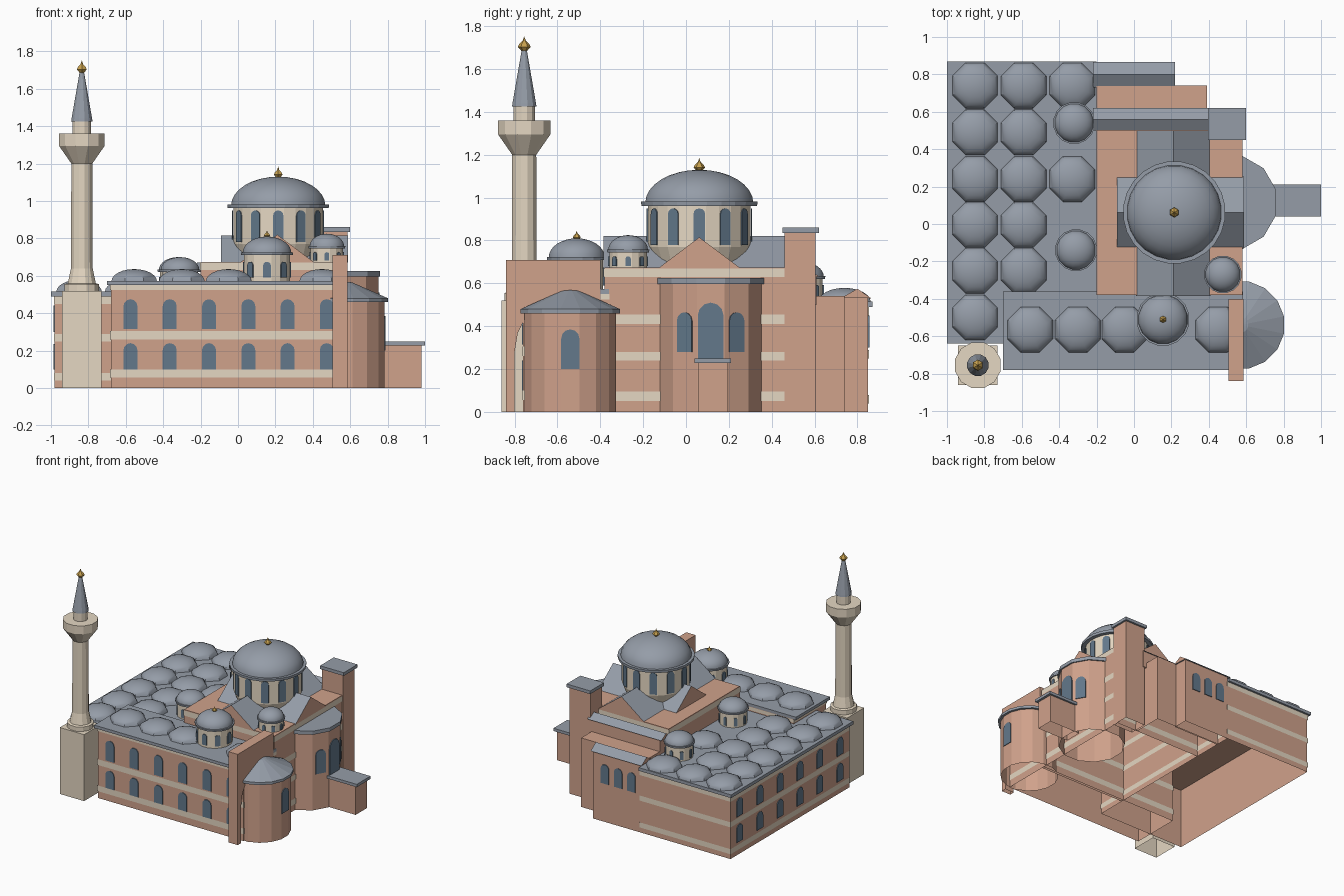
import bpy, bmesh, math
from mathutils import Matrix, Vector

if "Cube" in bpy.data.objects:
    bpy.data.objects.remove(bpy.data.objects["Cube"])


def material(name, rgb):
    m = bpy.data.materials.new(name)
    m.diffuse_color = (*rgb, 1)
    m.use_nodes = True
    m.node_tree.nodes["Principled BSDF"].inputs["Base Color"].default_value = m.diffuse_color
    return m


BRICK = material("brick", (0.63, 0.36, 0.26))
STONE = material("pale_stone", (0.78, 0.68, 0.54))
LEAD = material("lead_roof", (0.30, 0.335, 0.39))
GLASS = material("window_blue", (0.125, 0.19, 0.26))
GOLD = material("gold", (0.58, 0.36, 0.08))


def finish(name, bm, mats, smooth=False):
    bmesh.ops.recalc_face_normals(bm, faces=bm.faces[:])
    # the walls are open shells at ground level
    floor = [f for f in bm.faces if all(v.co.z < 1e-4 for v in f.verts)]
    bmesh.ops.delete(bm, geom=floor, context='FACES_ONLY')
    me = bpy.data.meshes.new(name)
    bm.to_mesh(me)
    bm.free()
    for m in mats:
        me.materials.append(m)
    ob = bpy.data.objects.new(name, me)
    bpy.context.collection.objects.link(ob)
    if smooth:
        bpy.ops.object.select_all(action='DESELECT')
        ob.select_set(True)
        bpy.context.view_layer.objects.active = ob
        bpy.ops.object.shade_smooth_by_angle(angle=math.radians(35))
    return ob


def box(name, x0, x1, y0, y1, z0, z1, mat, sides_only=False):
    bm = bmesh.new()
    m = Matrix.Translation(((x0 + x1) / 2, (y0 + y1) / 2, (z0 + z1) / 2))
    bmesh.ops.create_cube(bm, size=1, matrix=m @ Matrix.Diagonal((x1 - x0, y1 - y0, z1 - z0, 1)))
    if sides_only:
        bm.normal_update()
        bmesh.ops.delete(bm, geom=[f for f in bm.faces if abs(f.normal.z) > 0.5], context='FACES_ONLY')
    return finish(name, bm, [mat])


def bands(name, x0, x1, y0, y1, levels):
    """Stone courses wrapped around a block."""
    e = 0.004
    for z0, z1 in levels:
        box(name, x0 - e, x1 + e, y0 - e, y1 + e, z0, z1, STONE, True)


def extrude(name, pts, a0, a1, axis, mats):
    """Extrude a profile along x or y; end caps take the last material."""
    bm = bmesh.new()
    put = (lambda p, a: (a, p[0], p[1])) if axis == 'x' else (lambda p, a: (p[0], a, p[1]))
    lo = [bm.verts.new(put(p, a0)) for p in pts]
    hi = [bm.verts.new(put(p, a1)) for p in pts]
    n = len(pts)
    for ring in (lo, hi):
        bm.faces.new(ring).material_index = len(mats) - 1
    for i in range(n):
        j = (i + 1) % n
        bm.faces.new((lo[i], lo[j], hi[j], hi[i]))
    return finish(name, bm, mats)


def lathe(name, profile, cx, cy, seg, mat, smooth=False):
    """Turn (apothem, z) points; flat sides face 0, 360/seg, ... degrees."""
    bm = bmesh.new()
    k = 1 / math.cos(math.pi / seg)
    rings = []
    for r, z in profile:
        if r < 1e-5:
            rings.append([bm.verts.new((cx, cy, z))])
        else:
            rings.append([bm.verts.new((cx + r * k * math.cos(t), cy + r * k * math.sin(t), z))
                          for t in ((i + 0.5) * math.tau / seg for i in range(seg))])
    for a, b in zip(rings, rings[1:]):
        for i in range(seg):
            j = (i + 1) % seg
            if len(b) == 1:
                bm.faces.new((a[i], a[j], b[0]))
            else:
                bm.faces.new((a[i], a[j], b[j], b[i]))
    for ring in (rings[0], rings[-1]):
        if len(ring) > 1:
            bm.faces.new(ring)
    return finish(name, bm, [mat], smooth)


def dome(name, cx, cy, z, r, h, seg=16, steps=8):
    prof = [(r * math.cos(t), z + h * math.sin(t))
            for t in (i * math.pi / 2 / steps for i in range(steps))]
    return lathe(name, prof + [(0, z + h)], cx, cy, seg, LEAD, True)


def windows(name, items):
    """Arched plates; each item is x, y, facing angle, width, bottom, top."""
    bm = bmesh.new()
    for x, y, ang, w, z0, z1 in items:
        n = Vector((math.cos(ang), math.sin(ang), 0))
        t = Vector((-n.y, n.x, 0))
        r = w / 2
        out = [(-r, z0), (r, z0)] + [(r * math.cos(a), z1 - r + r * math.sin(a))
                                     for a in (i * math.pi / 6 for i in range(7))]
        back, front = ([bm.verts.new(Vector((x, y, v)) + t * u + n * d) for u, v in out]
                       for d in (0.0005, 0.006))
        bm.faces.new(back[::-1])
        bm.faces.new(front)
        for i in range(len(out)):
            j = (i + 1) % len(out)
            bm.faces.new((back[i], back[j], front[j], front[i]))
    return finish(name, bm, [GLASS])


def round_windows(name, cx, cy, r, n, w, z0, z1):
    windows(name, [(cx + r * math.cos(a), cy + r * math.sin(a), a, w, z0, z1)
                   for a in (i * math.tau / n for i in range(n))])


def finial(name, cx, cy, z, s):
    lathe(name, [(0.3 * s, z), (s, z + 0.9 * s), (0.8 * s, z + 1.4 * s),
                 (0.25 * s, z + 2 * s), (0, z + 2.8 * s)], cx, cy, 6, GOLD)


def drum_dome(name, cx, cy, r, z0, z1, top, ww):
    """Small windowed drum with a cornice and a dome."""
    lathe(name + "_drum", [(r, z0), (r, z1)], cx, cy, 16, STONE)
    lathe(name + "_cornice", [(r * 1.12, z1), (r * 1.14, z1 + 0.014)], cx, cy, 16, LEAD)
    dome(name, cx, cy, z1 + 0.012, r * 1.06, top - z1 - 0.012)
    h = z1 - z0
    round_windows(name + "_windows", cx, cy, r, 8, ww, z0 + 0.15 * h, z0 + 0.75 * h)


def low_dome(cx, cy, z):
    dome("low_dome", cx, cy, z, 0.122, 0.066, 8, 6)


# West halls
box("west_hall", -0.98, -0.2, -0.62, 0.85, 0, 0.49, BRICK)
bands("west_band", -0.98, -0.2, -0.62, 0.85, [(0.04, 0.08), (0.25, 0.29), (0.45, 0.49)])
box("west_roof", -1.0, -0.2, -0.64, 0.87, 0.49, 0.515, LEAD)
rows = [0.74, 0.49, 0.24, -0.005, -0.25, -0.5]
for i, y in enumerate(rows):
    low_dome(-0.85, y, 0.513)
    if i < 5:
        low_dome(-0.59, y, 0.513)
    if i in (0, 2):
        low_dome(-0.33, y, 0.513)
drum_dome("northwest_dome", -0.32, 0.54, 0.097, 0.51, 0.62, 0.70, 0.025)
drum_dome("southwest_dome", -0.31, -0.14, 0.097, 0.51, 0.62, 0.70, 0.025)
windows("west_windows", [(-0.98, y, math.pi, 0.075, *z) for y in rows for z in ((0.1, 0.235), (0.3, 0.44))])

# South chapel
box("south_chapel", -0.68, 0.58, -0.76, -0.36, 0, 0.55, BRICK)
bands("south_band", -0.68, 0.58, -0.76, -0.36, [(0.055, 0.1), (0.26, 0.305), (0.525, 0.55)])
box("south_roof", -0.7, 0.584, -0.78, -0.36, 0.55, 0.573, LEAD)
for x in (-0.555, -0.3, -0.05, 0.45):
    low_dome(x, -0.565, 0.57)
drum_dome("south_dome", 0.155, -0.51, 0.123, 0.57, 0.71, 0.81, 0.042)
finial("south_finial", 0.155, -0.51, 0.80, 0.016)
windows("south_windows", [(-0.575 + 0.21 * i, -0.76, -math.pi / 2, 0.075, *z)
                          for i in range(6) for z in ((0.1, 0.24), (0.315, 0.475))])

# Round southeast apse and arched buttress wall
lathe("southeast_apse", [(0.213, 0), (0.213, 0.46)], 0.57, -0.54, 16, BRICK)
lathe("southeast_apse_roof", [(0.232, 0.46), (0.232, 0.48), (0.04, 0.565), (0, 0.57)], 0.57, -0.54, 16, LEAD)
windows("southeast_window", [(0.783, -0.54, 0, 0.085, 0.2, 0.385)])
extrude("buttress_wall", [(-0.84, 0), (-0.84, 0.71), (-0.4, 0.71), (-0.4, 0.43), (-0.755, 0.43),
                          (-0.785, 0.37), (-0.8, 0.28), (-0.8, 0)], 0.505, 0.586, 'x', [BRICK])

# Main church body with crossing gables
box("main_body", -0.2, 0.58, -0.38, 0.5, 0, 0.675, BRICK)
bands("main_band", -0.2, 0.58, -0.38, 0.5, [(0.05, 0.095), (0.24, 0.28), (0.41, 0.455), (0.63, 0.67)])
extrude("north_south_gable", [(0.01, 0.67), (0.41, 0.67), (0.21, 0.82)], -0.385, 0.5, 'y', [LEAD, BRICK])
extrude("east_west_gable", [(-0.13, 0.67), (0.255, 0.67), (0.062, 0.815)], -0.09, 0.587, 'x', [LEAD, BRICK])

# Great dome
CX, CY = 0.215, 0.062
lathe("great_drum", [(0.2, 0.66), (0.24, 0.77), (0.24, 0.965)], CX, CY, 24, STONE)
lathe("great_cornice", [(0.27, 0.962), (0.272, 0.982)], CX, CY, 24, LEAD)
dome("great_dome", CX, CY, 0.975, 0.252, 0.155, 24)
finial("great_finial", CX, CY, 1.12, 0.023)
round_windows("great_drum_windows", CX, CY, 0.24, 12, 0.055, 0.78, 0.95)
drum_dome("southeast_dome", 0.475, -0.27, 0.087, 0.67, 0.745, 0.825, 0.025)

# Main apse with its buttress
AX, AY, AR = 0.51, 0.115, 0.24
lathe("main_apse", [(AR, 0), (AR, 0.6)], AX, AY, 12, BRICK)
lathe("main_apse_roof", [(AR + 0.01, 0.597), (AR + 0.01, 0.625)], AX, AY, 12, LEAD)
windows("apse_windows", [(AX + AR * math.cos(a), AY + AR * math.sin(a), a, *s)
                         for a, s in ((0, (0.12, 0.25, 0.51)), (math.pi / 6, (0.08, 0.28, 0.465)),
                                      (-math.pi / 6, (0.08, 0.28, 0.465)))])
box("apse_buttress", 0.7, 0.98, 0.055, 0.195, 0, 0.23, BRICK)
box("apse_buttress_cap", 0.7, 1.0, 0.04, 0.21, 0.228, 0.25, LEAD)

# North side rooms and corner tower
box("north_room", -0.2, 0.39, 0.5, 0.74, 0, 0.54, BRICK)
box("north_gallery", -0.2, 0.42, 0.5, 0.61, 0.5, 0.635, BRICK)
extrude("north_gallery_roof", [(0.5, 0.633), (0.62, 0.633), (0.56, 0.67)], -0.22, 0.42, 'x', [LEAD, BRICK])
box("north_annex", -0.2, 0.21, 0.73, 0.85, 0, 0.54, BRICK)
extrude("north_annex_roof", [(0.73, 0.535), (0.865, 0.53), (0.8, 0.575)], -0.22, 0.22, 'x', [LEAD, BRICK])
windows("north_windows", [(x, 0.85, math.pi / 2, 0.07, 0.3, 0.45) for x in (-0.125, -0.01, 0.105)])
box("corner_tower", 0.405, 0.585, 0.46, 0.605, 0, 0.84, BRICK)
box("corner_tower_cap", 0.395, 0.6, 0.45, 0.62, 0.835, 0.86, LEAD)

# Minaret
MX, MY = -0.835, -0.755
box("minaret_base", MX - 0.105, MX + 0.105, MY - 0.105, MY + 0.105, 0, 0.52, STONE)
lathe("minaret_shaft", [(0.092, 0.52), (0.092, 0.555), (0.075, 0.56), (0.058, 0.64), (0.056, 1.2),
                        (0.122, 1.295), (0.122, 1.36), (0.05, 1.36), (0.05, 1.43)], MX, MY, 12, STONE)
lathe("minaret_spire", [(0.057, 1.425), (0.055, 1.44), (0.01, 1.7)], MX, MY, 12, LEAD)
finial("minaret_finial", MX, MY, 1.68, 0.026)
